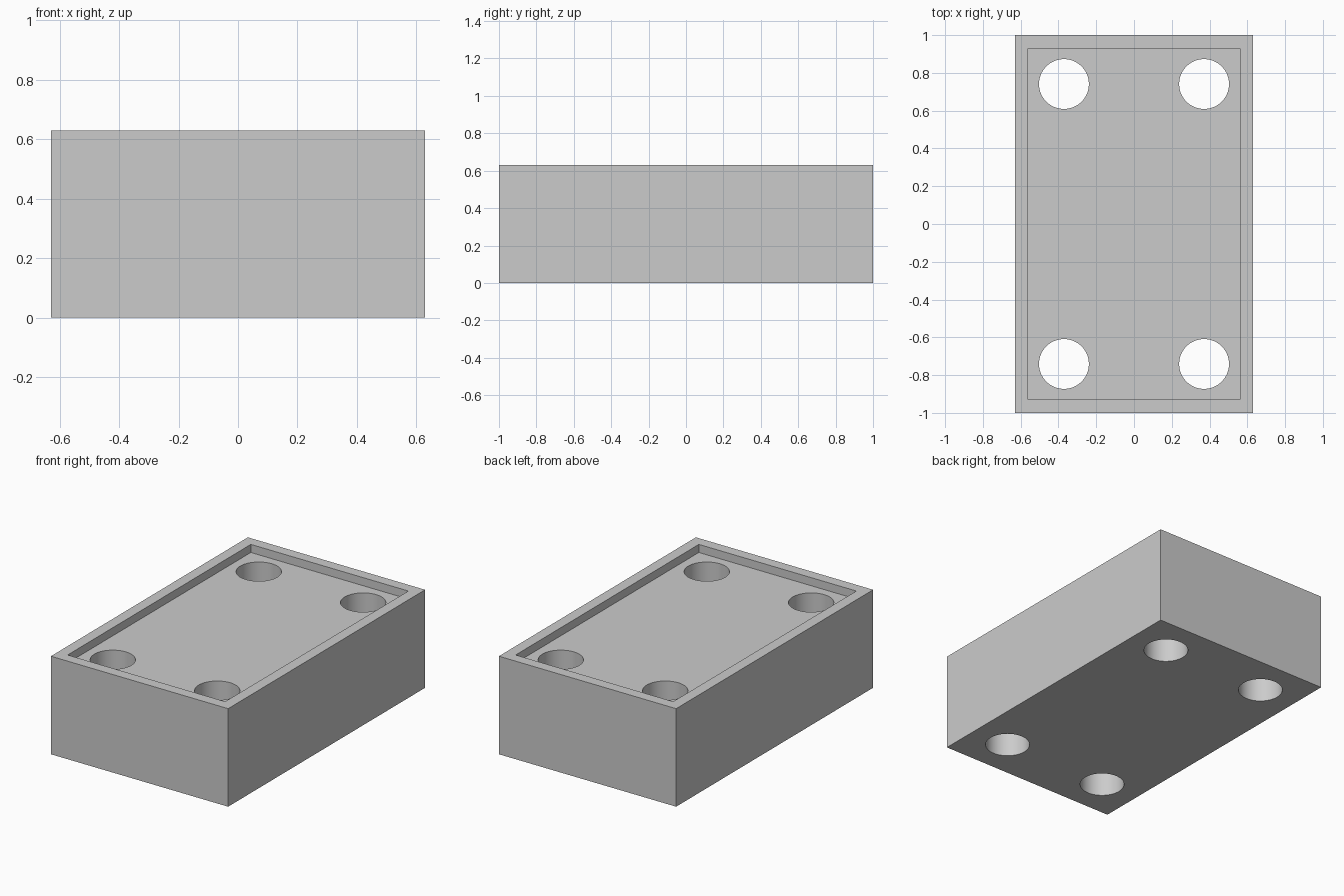
import bpy
import math

W, L, H = 1.26, 2.0, 0.63          # overall size
RIM, DEPTH = 0.07, 0.052           # rim width and recess depth
HOLE_X, HOLE_Y, HOLE_R = 0.371, 0.741, 0.132

default = bpy.data.objects.get("Cube")
if default:
    bpy.data.objects.remove(default, do_unlink=True)

grey = bpy.data.materials.new("plain grey")
grey.use_nodes = True
colour = (0.6, 0.6, 0.6, 1)
grey.diffuse_color = colour
grey.node_tree.nodes["Principled BSDF"].inputs["Base Color"].default_value = colour


def box(name, size, z):
    bpy.ops.mesh.primitive_cube_add(size=1, location=(0, 0, z))
    obj = bpy.context.object
    obj.name = name
    obj.scale = size
    bpy.ops.object.transform_apply(location=True, rotation=False, scale=True)
    obj.data.materials.append(grey)
    return obj


def cut(target, cutter):
    cutter.hide_render = True
    mod = target.modifiers.new("cut", "BOOLEAN")
    mod.operation = "DIFFERENCE"
    mod.solver = "EXACT"
    mod.object = cutter
    bpy.context.view_layer.objects.active = target
    bpy.ops.object.modifier_apply(modifier=mod.name)
    bpy.data.objects.remove(cutter, do_unlink=True)


# Solid block
block = box("block_body", (W, L, H), H / 2)

# Shallow recess in the top, leaving a rim
cut(block, box("recess_cutter", (W - 2 * RIM, L - 2 * RIM, 2 * DEPTH), H))

# Four round holes through the whole block
for sx in (-1, 1):
    for sy in (-1, 1):
        bpy.ops.mesh.primitive_cylinder_add(
            vertices=64, radius=HOLE_R, depth=2 * H,
            location=(sx * HOLE_X, sy * HOLE_Y, H / 2))
        hole = bpy.context.object
        hole.name = "hole_cutter"
        hole.data.materials.append(grey)
        cut(block, hole)

# Smooth hole walls, crisp block edges
bpy.ops.object.select_all(action="DESELECT")
block.select_set(True)
bpy.context.view_layer.objects.active = block
bpy.ops.object.shade_smooth_by_angle(angle=math.radians(30))
